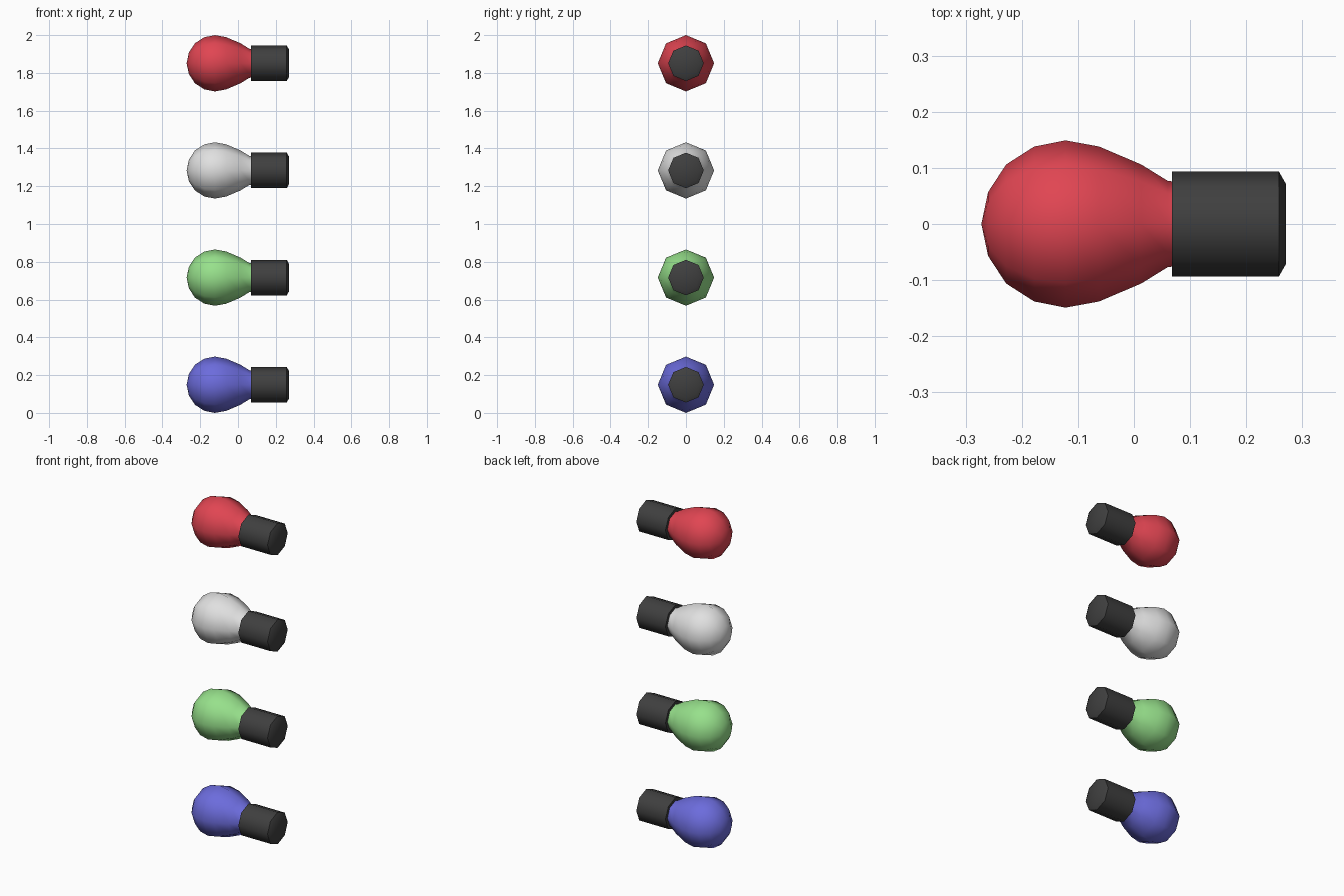
import bpy
import bmesh
from math import cos, sin, pi, radians

cube = bpy.data.objects.get("Cube")
if cube:
    bpy.data.objects.remove(cube, do_unlink=True)

SIDES = 8


def material(name, rgb):
    mat = bpy.data.materials.new(name)
    mat.use_nodes = True
    color = (*rgb, 1.0)
    mat.diffuse_color = color
    bsdf = mat.node_tree.nodes["Principled BSDF"]
    bsdf.inputs["Base Color"].default_value = color
    return mat


def lathe(name, profile, z, mat, sharp_angle):
    """Turn a list of (x, radius) around the x axis; a zero radius is a pole."""
    bm = bmesh.new()
    rings = []
    for x, r in profile:
        count = SIDES if r > 0 else 1
        rings.append([bm.verts.new((x, r * cos(2 * pi * i / SIDES), r * sin(2 * pi * i / SIDES)))
                      for i in range(count)])
    for a, b in zip(rings, rings[1:]):
        for i in range(SIDES):
            j = (i + 1) % SIDES
            if len(a) == 1:
                bm.faces.new((a[0], b[j], b[i]))
            else:
                bm.faces.new((a[i], a[j], b[j], b[i]))
    # flat caps on open ends
    for ring in (rings[0], rings[-1]):
        if len(ring) > 1:
            bm.faces.new(ring)
    bmesh.ops.recalc_face_normals(bm, faces=bm.faces)
    mesh = bpy.data.meshes.new(name)
    bm.to_mesh(mesh)
    bm.free()
    mesh.materials.append(mat)
    mesh.shade_smooth()
    mesh.set_sharp_from_angle(angle=radians(sharp_angle))
    obj = bpy.data.objects.new(name, mesh)
    obj.location.z = z
    bpy.context.collection.objects.link(obj)
    return obj


# Pear-shaped glass, from round tip to narrow neck
BULB = [(-0.272, 0), (-0.26, 0.057), (-0.228, 0.106), (-0.178, 0.138), (-0.122, 0.149),
        (-0.062, 0.138), (0.013, 0.106), (0.06, 0.077), (0.09, 0.073)]
# Socket with a chamfered outer end
SOCKET = [(0.068, 0.094), (0.258, 0.094), (0.271, 0.071)]

socket_mat = material("dark socket", (0.05, 0.05, 0.05))
colors = [("blue", (0.15, 0.15, 0.72)), ("green", (0.31, 0.75, 0.26)),
          ("white", (0.75, 0.75, 0.75)), ("red", (0.75, 0.06, 0.085))]

# Four bulbs stacked in a column
for i, (label, rgb) in enumerate(colors):
    z = 0.149 + i * 0.5673
    lathe(label + "_bulb", BULB, z, material(label + " glass", rgb), 80)
    lathe(label + "_socket", SOCKET, z, socket_mat, 50)
